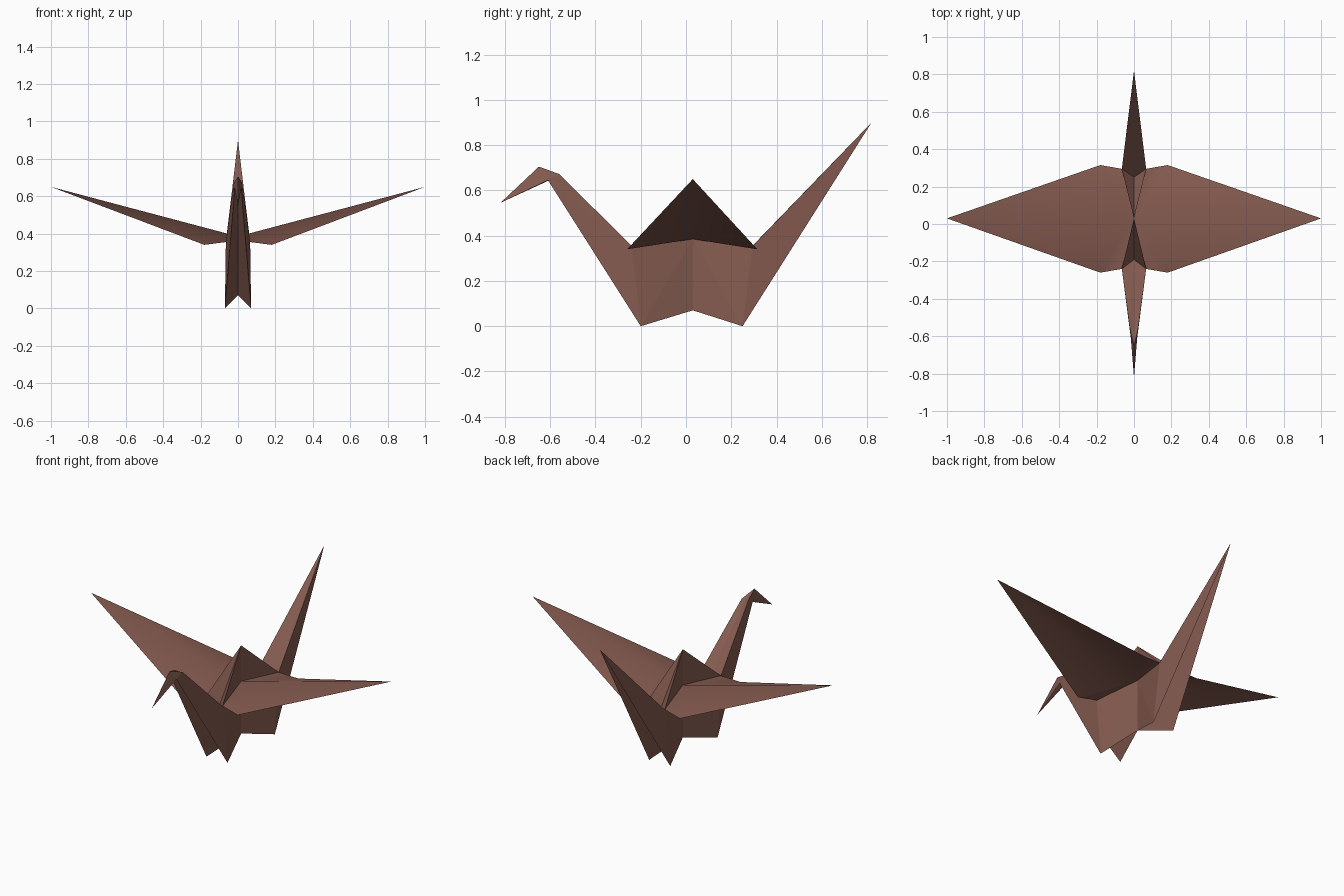
import bpy
import bmesh
import math
from mathutils import Vector

cube = bpy.data.objects.get("Cube")
if cube:
    bpy.data.objects.remove(cube, do_unlink=True)

# Single brown paper colour
paper = bpy.data.materials.new("brown_paper")
paper.use_nodes = True
colour = (0.235, 0.105, 0.08, 1)
paper.diffuse_color = colour
bsdf = paper.node_tree.nodes["Principled BSDF"]
bsdf.inputs["Base Color"].default_value = colour
bsdf.inputs["Roughness"].default_value = 0.8


def add_sheet(name, faces, mirror=True, smooth=False):
    """Folded paper from corner points; mirrored across x when asked."""
    bm = bmesh.new()
    sides = (1, -1) if mirror else (1,)
    for side in sides:
        for face in faces:
            corners = [bm.verts.new((p[0] * side, p[1], p[2])) for p in face]
            bm.faces.new(corners)
    bmesh.ops.remove_doubles(bm, verts=bm.verts, dist=0.0005)
    bmesh.ops.triangulate(bm, faces=bm.faces)
    bmesh.ops.recalc_face_normals(bm, faces=bm.faces)
    if smooth and sum(f.normal.z for f in bm.faces) < 0:
        bmesh.ops.reverse_faces(bm, faces=bm.faces)
    mesh = bpy.data.meshes.new(name)
    bm.to_mesh(mesh)
    bm.free()
    mesh.materials.append(paper)
    obj = bpy.data.objects.new(name, mesh)
    bpy.context.collection.objects.link(obj)
    if smooth:
        bpy.ops.object.select_all(action="DESELECT")
        bpy.context.view_layer.objects.active = obj
        obj.select_set(True)
        bpy.ops.object.shade_smooth_by_angle(angle=math.radians(50))
    return obj


# Shared centre points: hump peak, wing root and the pinched underside
peak = (0, 0.03, 0.60)
root = (0, 0.03, 0.385)
pinch = (0, 0.03, 0.07)

# Corners of the rear and front body pockets
rear_top, rear_foot, rear_valley = (0.065, 0.295, 0.355), (0.07, 0.25, 0), (0, 0.25, 0.31)
front_top, front_foot, front_valley = (0.065, -0.24, 0.355), (0.07, -0.2, 0), (0, -0.19, 0.30)


def body_faces(top, foot, valley):
    """Side wall and hump panels of one body half."""
    return [(root, top, foot), (root, foot, pinch),
            (peak, root, top), (peak, top, valley)]


# Tail with the rear of the body
tail_tip = (0, 0.82, 0.90)
add_sheet("tail_and_rear_body", body_faces(rear_top, rear_foot, rear_valley) + [
    (tail_tip, rear_top, rear_foot),
    (tail_tip, rear_foot, pinch),
    (tail_tip, rear_valley, rear_top),
])

# Neck with the front of the body
nape, throat, crease = (0.022, -0.56, 0.672), (0.017, -0.61, 0.645), (0, -0.56, 0.665)
add_sheet("neck_and_front_body", body_faces(front_top, front_foot, front_valley) + [
    (nape, front_top, front_foot, throat),
    (throat, front_foot, pinch), (throat, pinch, crease),
    (nape, crease, front_valley), (nape, front_valley, front_top),
    (nape, crease, throat),
])

# Head folded down from the end of the neck
crown, beak = (0, -0.65, 0.705), (0, -0.82, 0.545)
add_sheet("head", [
    (crown, nape, throat), (crown, throat, beak),
    (crown, nape, crease), (nape, crease, throat),
    (beak, throat, crease),
])

# Wings, each a shallow tent of paper with a soft ridge
for name, side in (("left_wing", 1), ("right_wing", -1)):
    tip = Vector((1, 0.03, 0.65))
    panels = []
    for edge, top in (((0.18, 0.315, 0.34), rear_top), ((0.18, -0.26, 0.34), front_top)):
        panels += [(root, top, edge), (root, edge, tip)]
    add_sheet(name, [[(p[0] * side, p[1], p[2]) for p in f] for f in panels],
              mirror=False, smooth=True)
